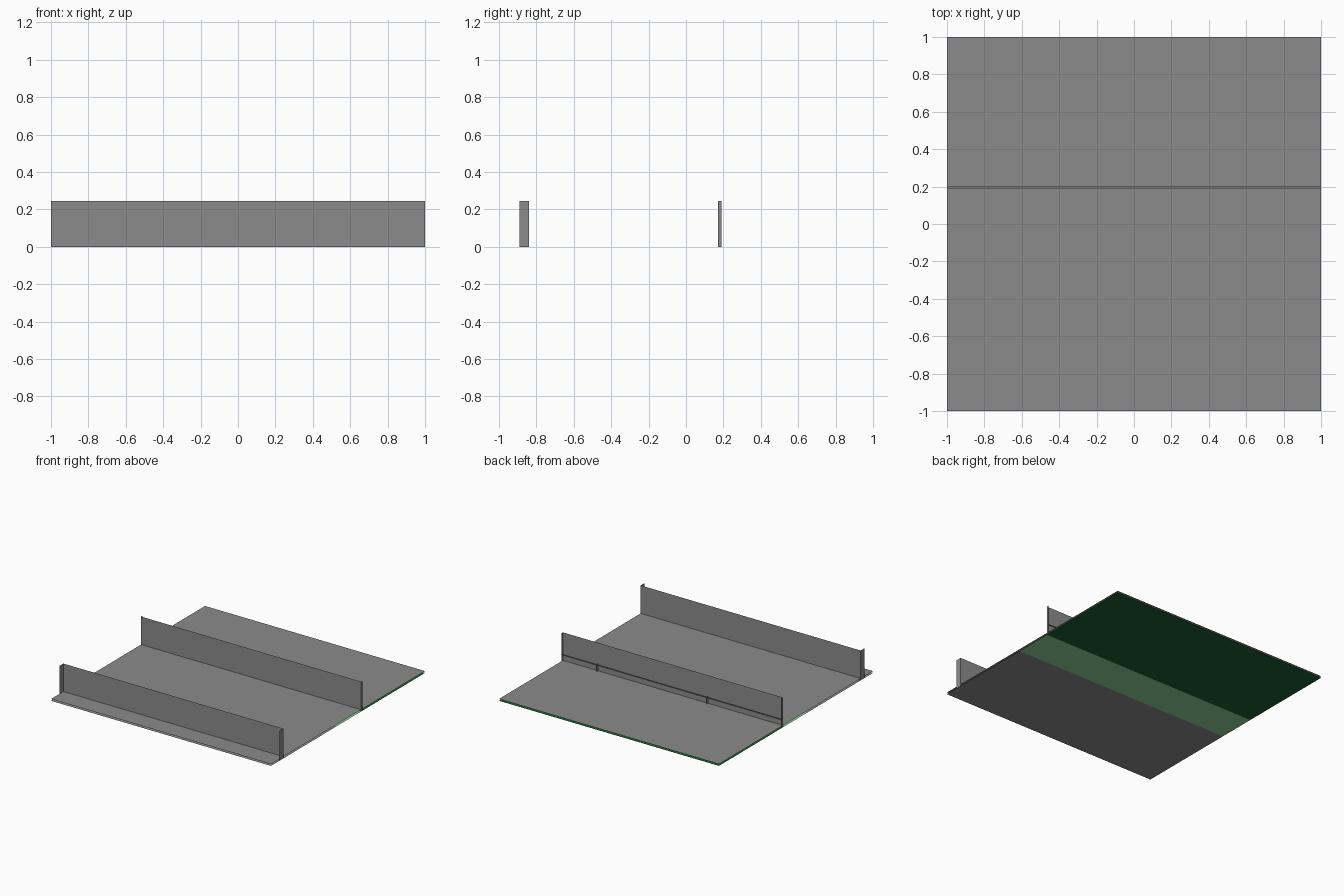
import bpy
import bmesh
from mathutils import Vector

cube = bpy.data.objects.get("Cube")
if cube:
    bpy.data.objects.remove(cube, do_unlink=True)


def make_material(name, rgb):
    mat = bpy.data.materials.new(name)
    mat.use_nodes = True
    mat.diffuse_color = (*rgb, 1)
    mat.node_tree.nodes["Principled BSDF"].inputs["Base Color"].default_value = (*rgb, 1)
    return mat


grey = make_material("grey", (0.26, 0.26, 0.26))
light_green = make_material("light_green", (0.28, 0.66, 0.34))
dark_green = make_material("dark_green", (0.01, 0.11, 0.03))


def add_sheets(name, sheets, mat):
    """Flat rectangles, each given by a corner and two edge vectors."""
    bm = bmesh.new()
    for corner, u, v in sheets:
        c, u, v = Vector(corner), Vector(u), Vector(v)
        bm.faces.new([bm.verts.new(p) for p in (c, c + u, c + u + v, c + v)])
    bmesh.ops.remove_doubles(bm, verts=bm.verts, dist=0.0001)
    mesh = bpy.data.meshes.new(name)
    bm.to_mesh(mesh)
    bm.free()
    mesh.materials.append(mat)
    obj = bpy.data.objects.new(name, mesh)
    bpy.context.collection.objects.link(obj)
    return obj


def add_floor(name, y0, y1, z, mat):
    add_sheets(name, [((-1, y0, z), (2, 0, 0), (0, y1 - y0, 0))], mat)


def add_wall(name, panel_y, open_y):
    """Upright panel with an end return at each side, open on top."""
    depth = open_y - panel_y
    sheets = [((-1, panel_y, 0), (2, 0, 0), (0, 0, WALL_TOP))]
    sheets += [((x, panel_y, 0), (0, depth, 0), (0, 0, WALL_TOP)) for x in (-1, 1)]
    add_sheets(name, sheets, grey)


WALL_TOP = 0.245
DECK = 0.015
SHELF = 0.075

# Upper deck, and the three bands beneath it
add_floor("upper_deck", -1, 1, DECK, grey)
add_floor("front_band", -1, -0.15, 0, grey)
add_floor("middle_band", -0.15, 0.17, 0, light_green)
add_floor("back_band", 0.17, 1, 0, dark_green)

# Long walls, open toward the front and the back
add_wall("front_wall", -0.84, -0.89)
add_wall("back_wall", 0.17, 0.19)

# Narrow ledge behind the back wall, with its supports
add_sheets("ledge", [((-1, 0.19, SHELF), (2, 0, 0), (0, 0.01, 0))], grey)
add_sheets("ledge_supports",
           [((x, 0.17, DECK), (0, 0.02, 0), (0, 0, SHELF - DECK)) for x in (-0.32, 0.68)], grey)
